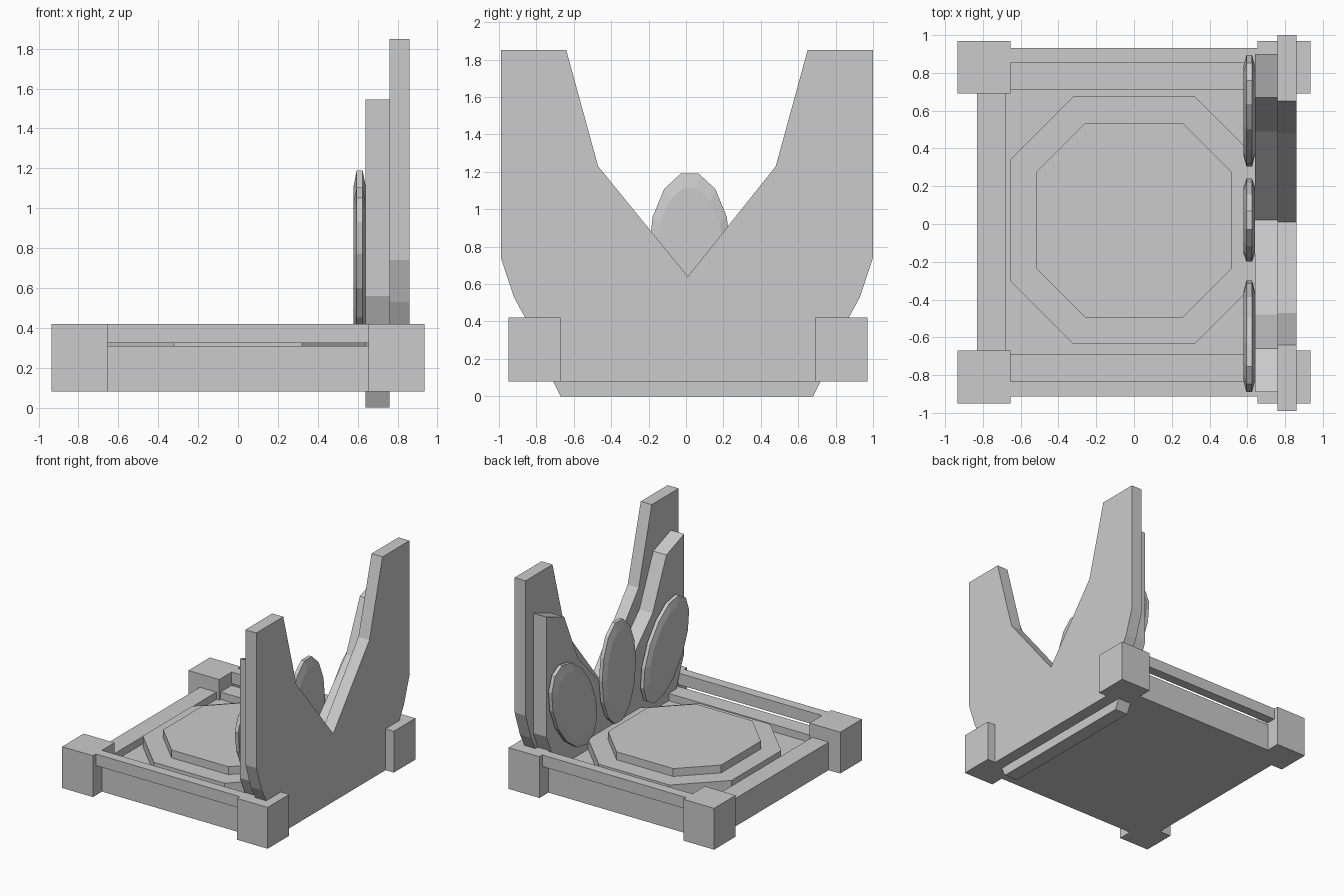
import bpy, math

if "Cube" in bpy.data.objects:
    bpy.data.objects.remove(bpy.data.objects["Cube"])

CY = 0.01  # centre line of the frame in y


def mesh(name, verts, faces):
    me = bpy.data.meshes.new(name)
    me.from_pydata(verts, [], faces)
    ob = bpy.data.objects.new(name, me)
    bpy.context.collection.objects.link(ob)
    return ob


def loft(name, rings):
    """Skin a stack of equal-sized rings and cap both ends."""
    n = len(rings[0])
    faces = [list(range(n))[::-1], [(len(rings) - 1) * n + i for i in range(n)]]
    for r in range(len(rings) - 1):
        for i in range(n):
            j = (i + 1) % n
            faces.append([r * n + i, r * n + j, (r + 1) * n + j, (r + 1) * n + i])
    return mesh(name, [v for ring in rings for v in ring], faces)


def box(name, x0, x1, y0, y1, z0, z1):
    y0, y1 = min(y0, y1), max(y0, y1)
    base = [(x0, y0), (x1, y0), (x1, y1), (x0, y1)]
    return loft(name, [[(x, y, z) for x, y in base] for z in (z0, z1)])


def panel(name, half, valley, x0, x1):
    """Upright slab from a half profile (bottom to valley), mirrored in y."""
    prof = [(CY + y, z) for y, z in half] + [valley]
    prof += [(-y, z) for y, z in reversed(half)]
    return loft(name, [[(x, y, z) for y, z in prof] for x in (x0, x1)])


def petal(name, cy, cz, a, b, tilt):
    """Bevelled oval plate standing in the y-z plane."""
    rings = []
    for x, s in ((0.58, 0.8), (0.595, 0.99), (0.625, 0.99), (0.64, 0.8)):
        ring = []
        for i in range(14):
            t = 2 * math.pi * (i + 0.5) / 14
            u, v = b * s * math.sin(-t), a * s * math.cos(t)
            ring.append((x, cy + u * math.cos(tilt) + v * math.sin(tilt),
                         cz - u * math.sin(tilt) + v * math.cos(tilt)))
        rings.append(ring)
    return loft(name, rings)


def octagon(name, r, flat, z0, z1):
    pts = [(r, -flat), (r, flat), (flat, r), (-flat, r),
           (-r, flat), (-r, -flat), (-flat, -r), (flat, -r)]
    return loft(name, [[(x, y + 0.02, z) for x, y in pts] for z in (z0, z1)])


# Corner posts and side rails
for s, side in ((-1, "front"), (1, "back")):
    for x0, end in ((-0.935, "left"), (0.655, "right")):
        box(f"{side}_{end}_post", x0, x0 + 0.28, CY + s * 0.68, CY + s * 0.96, 0.08, 0.42)
    box(f"{side}_lower_rail", -0.70, 0.66, CY + s * 0.70, CY + s * 0.843, 0.08, 0.31)
    box(f"{side}_upper_rail", -0.66, 0.66, CY + s * 0.843, CY + s * 0.923, 0.325, 0.42)
box("left_rail", -0.83, -0.68, CY - 0.69, CY + 0.69, 0.08, 0.31)

# Floor and stepped octagonal platform
box("floor", -0.75, 0.76, CY - 0.75, CY + 0.75, 0.08, 0.25)
octagon("lower_platform", 0.655, 0.322, 0.25, 0.335)
octagon("upper_platform", 0.515, 0.258, 0.335, 0.40)

# Notched wall panels
panel("outer_wall", [(0.71, 0.08), (0.86, 0.42), (0.92, 0.53), (0.99, 0.74),
                     (0.99, 1.85), (0.64, 1.85), (0.47, 1.23)], (0.01, 0.64), 0.76, 0.86)
panel("inner_wall", [(0.67, 0.0), (0.71, 0.08), (0.83, 0.42), (0.89, 0.56),
                     (0.89, 1.545), (0.66, 1.46), (0.48, 1.05)], (0.02, 0.55), 0.64, 0.76)

# Oval plates in front of the wall
petal("centre_petal", 0.02, 0.775, 0.43, 0.222, 0)
petal("back_petal", 0.60, 0.72, 0.428, 0.243, math.radians(30))
petal("front_petal", -0.595, 0.72, 0.428, 0.243, math.radians(-30))
